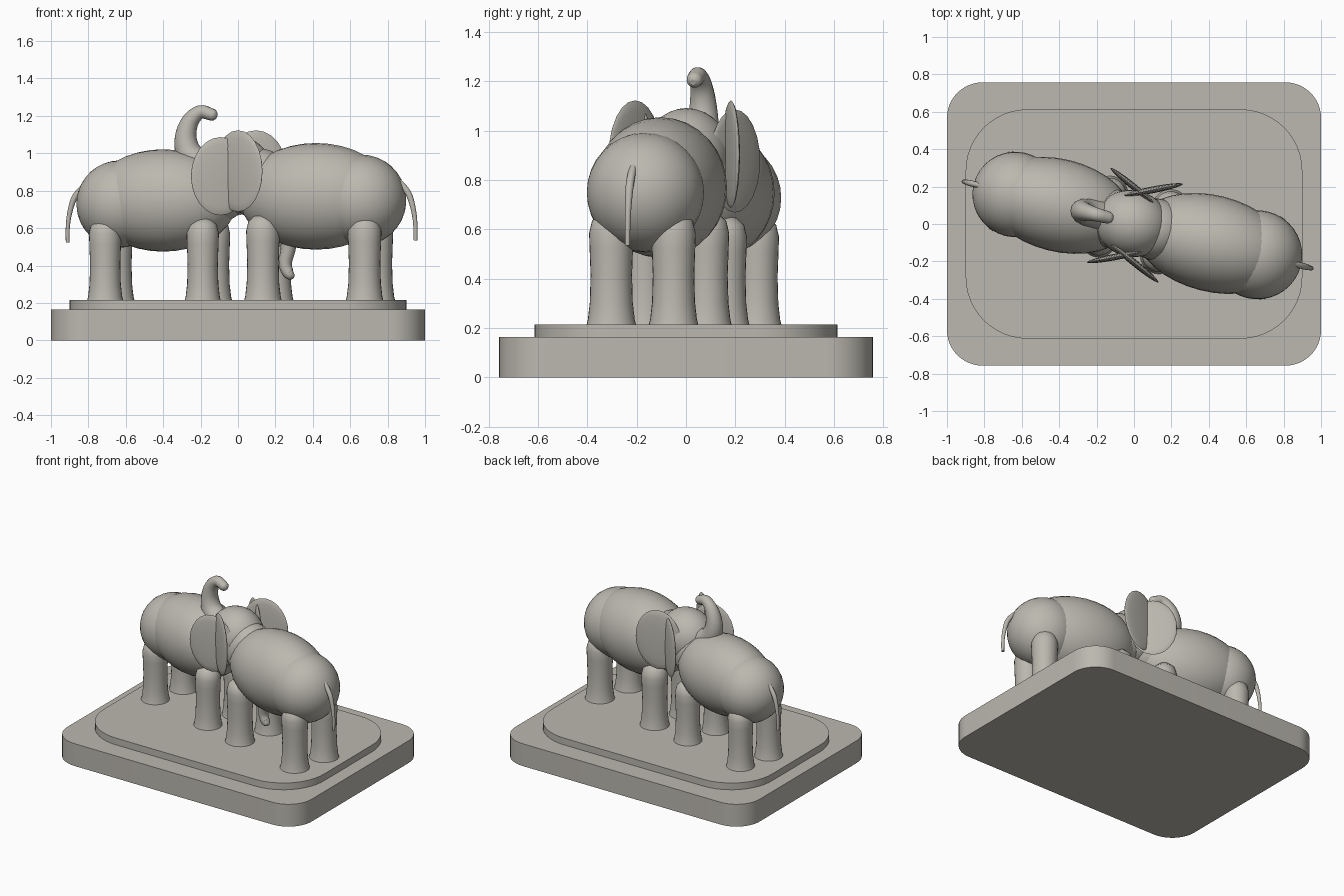
import bpy, bmesh, math
from mathutils import Matrix, Vector

cube = bpy.data.objects.get("Cube")
if cube:
    bpy.data.objects.remove(cube, do_unlink=True)

# One stone colour for everything
stone = bpy.data.materials.new("warm grey stone")
stone.use_nodes = True
STONE = (0.50, 0.48, 0.43, 1.0)
stone.diffuse_color = STONE
stone.node_tree.nodes["Principled BSDF"].inputs["Base Color"].default_value = STONE


def add_object(name, mesh, matrix=Matrix(), angle=50):
    mesh.materials.clear()
    mesh.materials.append(stone)
    ob = bpy.data.objects.new(name, mesh)
    bpy.context.collection.objects.link(ob)
    ob.matrix_world = matrix
    bpy.ops.object.select_all(action='DESELECT')
    ob.select_set(True)
    bpy.context.view_layer.objects.active = ob
    bpy.ops.object.shade_smooth_by_angle(angle=math.radians(angle))
    return ob


def from_bmesh(name, bm, matrix=Matrix(), angle=50):
    bmesh.ops.recalc_face_normals(bm, faces=bm.faces)
    mesh = bpy.data.meshes.new(name)
    bm.to_mesh(mesh)
    bm.free()
    return add_object(name, mesh, matrix, angle)


def slab(name, hx, hy, radius, z0, z1):
    """Rounded rectangle extruded upwards."""
    bm = bmesh.new()
    ring = []
    for k, (sx, sy) in enumerate([(1, 1), (-1, 1), (-1, -1), (1, -1)]):
        for i in range(13):
            a = math.radians(90 * k + 7.5 * i)
            ring.append(bm.verts.new((sx * (hx - radius) + radius * math.cos(a),
                                      sy * (hy - radius) + radius * math.sin(a), z0)))
    face = bm.faces.new(ring)
    top = bmesh.ops.extrude_face_region(bm, geom=[face])["geom"]
    bmesh.ops.translate(bm, vec=(0, 0, z1 - z0),
                        verts=[v for v in top if isinstance(v, bmesh.types.BMVert)])
    if face not in bm.faces:
        bm.faces.new(ring)
    return from_bmesh(name, bm, angle=30)


def ellipsoid(name, world, centre, radii, turn=0, segments=32, rings=18):
    """Ellipsoid with its poles along the local x axis."""
    bm = bmesh.new()
    bmesh.ops.create_uvsphere(bm, u_segments=segments, v_segments=rings, radius=1)
    bmesh.ops.rotate(bm, verts=bm.verts, matrix=Matrix.Rotation(math.pi / 2, 3, 'Y'))
    bmesh.ops.scale(bm, verts=bm.verts, vec=radii)
    local = Matrix.Translation(centre) @ Matrix.Rotation(turn, 4, 'Z')
    return from_bmesh(name, bm, world @ local, angle=60)


def leg(name, world, x, y):
    """Lathed leg with a flared foot and a rounded top."""
    profile = [(0.100, 0.0), (0.095, 0.02), (0.087, 0.09), (0.084, 0.20),
               (0.088, 0.31), (0.090, 0.37), (0.078, 0.42), (0.045, 0.45), (0.0, 0.46)]
    bm = bmesh.new()
    vs = [bm.verts.new((r, 0, z)) for r, z in [(0, 0)] + profile]
    edges = [bm.edges.new(p) for p in zip(vs, vs[1:])]
    bmesh.ops.spin(bm, geom=vs + edges, cent=(0, 0, 0), axis=(0, 0, 1),
                   angle=2 * math.pi, steps=28)
    bmesh.ops.remove_doubles(bm, verts=bm.verts, dist=0.0005)
    return from_bmesh(name, bm, world @ Matrix.Translation((x, y, 0)))


def tube(name, world, points):
    """Tapered tube along (x, z, radius) points in the middle plane."""
    cu = bpy.data.curves.new(name + "_path", 'CURVE')
    cu.dimensions = '3D'
    cu.bevel_depth = 1.0
    cu.bevel_resolution = 5
    cu.use_fill_caps = True
    sp = cu.splines.new('NURBS')
    sp.points.add(len(points) - 1)
    for p, (x, z, r) in zip(sp.points, points):
        p.co = (x, 0, z, 1)
        p.radius = r
    sp.use_endpoint_u = True
    sp.order_u = 3
    sp.resolution_u = 6
    tmp = bpy.data.objects.new("tmp_path", cu)
    bpy.context.collection.objects.link(tmp)
    dg = bpy.context.evaluated_depsgraph_get()
    mesh = bpy.data.meshes.new_from_object(tmp.evaluated_get(dg))
    bpy.data.objects.remove(tmp, do_unlink=True)
    return add_object(name, mesh, world, angle=60)


def elephant(tag, heading, scale, trunk):
    """Elephant facing local +x, its feet on the plate and its head over the middle."""
    w = (Matrix.Translation((0, 0, 0.215)) @ Matrix.Rotation(heading, 4, 'Z')
         @ Matrix.Scale(scale, 4))
    ellipsoid(tag + "_body", w, (-0.43, 0, 0.555), (0.42, 0.258, 0.285))
    ellipsoid(tag + "_rump", w, (-0.68, 0, 0.535), (0.24, 0.238, 0.243))
    ellipsoid(tag + "_neck", w, (-0.12, 0, 0.62), (0.18, 0.165, 0.19))
    ellipsoid(tag + "_head", w, (0.01, 0, 0.68), (0.20, 0.178, 0.197))
    for side, s in (("left", 1), ("right", -1)):
        ellipsoid(f"{tag}_{side}_ear", w, (-0.05, s * 0.20, 0.69),
                  (0.168, 0.018, 0.218), -s * math.radians(25), 20, 12)
        leg(f"{tag}_front_{side}_leg", w, -0.17, s * 0.13)
        leg(f"{tag}_rear_{side}_leg", w, -0.73, s * 0.13)
    tube(tag + "_trunk", w, trunk)
    tube(tag + "_tail", w, [(-0.88, 0.64, 0.014), (-0.935, 0.59, 0.018), (-0.965, 0.50, 0.014),
                            (-0.98, 0.40, 0.011), (-0.978, 0.32, 0.010)])


# Stepped base
slab("base_block", 1.0, 0.757, 0.19, 0.0, 0.165)
slab("raised_plate", 0.90, 0.613, 0.33, 0.165, 0.215)

# Two elephants meeting head to head, one trunk raised and one lowered
raised = [(0.13, 0.68, 0.085), (0.25, 0.74, 0.078), (0.295, 0.84, 0.062), (0.275, 0.95, 0.048),
          (0.21, 1.015, 0.036), (0.155, 0.995, 0.034), (0.125, 0.985, 0.030), (0.117, 0.982, 0.012)]
lowered = [(0.12, 0.66, 0.085), (0.24, 0.55, 0.070), (0.295, 0.42, 0.055), (0.292, 0.29, 0.042),
           (0.265, 0.20, 0.036), (0.29, 0.145, 0.033), (0.315, 0.140, 0.026), (0.322, 0.142, 0.010)]
tilt = math.radians(-14)
elephant("left_elephant", tilt, 0.96, lowered)
elephant("right_elephant", tilt + math.pi, 1.0, raised)
